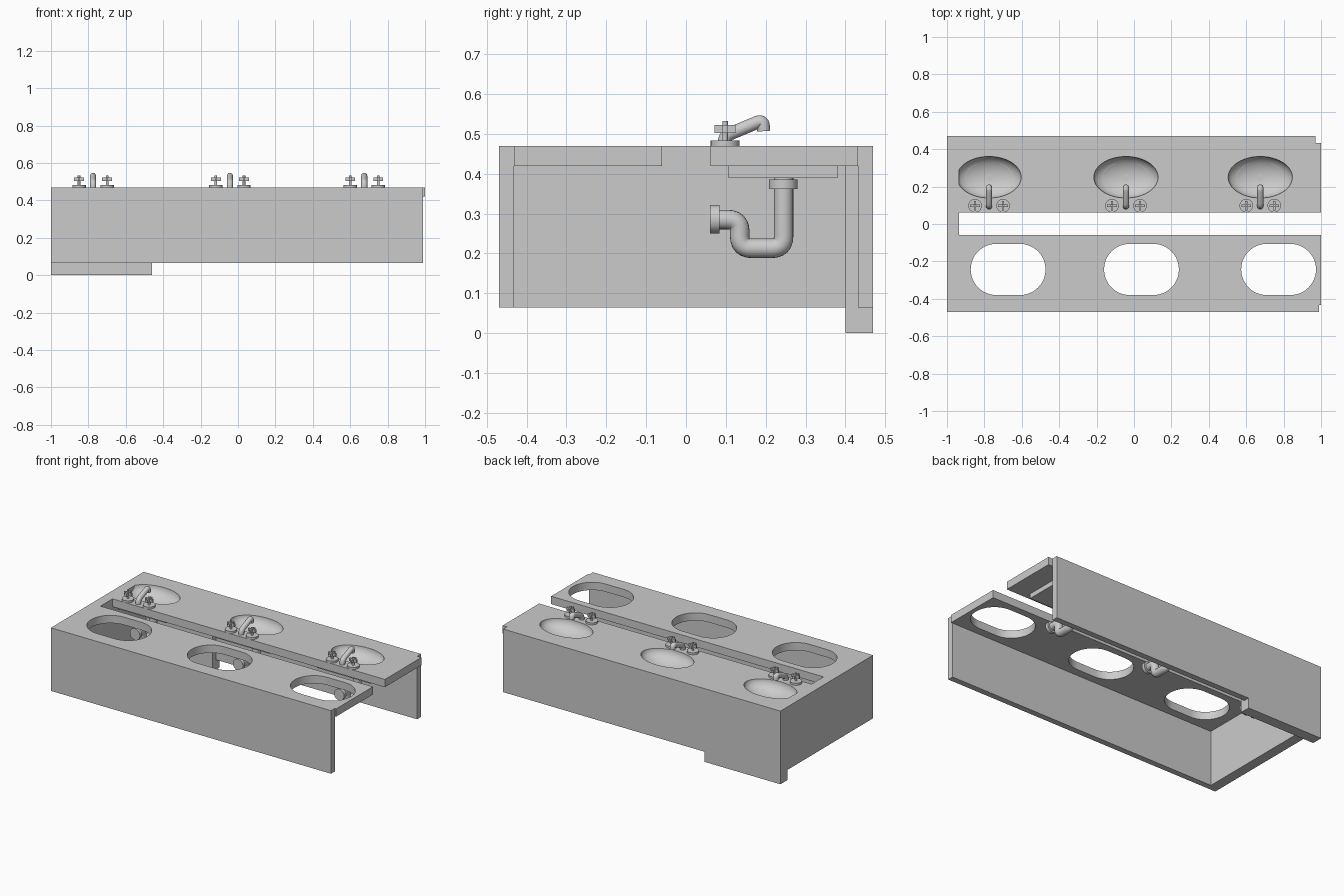
import bpy, bmesh, math
from mathutils import Vector, Matrix

if "Cube" in bpy.data.objects:
    bpy.data.objects.remove(bpy.data.objects["Cube"])

TOP, UNDER, BASE = 0.47, 0.42, 0.065
BASINS = (-0.775, -0.043, 0.675)
HOLES = (-0.673, 0.04, 0.773)
BASIN_Y = 0.25


def finish(name, bm, smooth=True):
    bmesh.ops.recalc_face_normals(bm, faces=bm.faces)
    me = bpy.data.meshes.new(name)
    bm.to_mesh(me)
    bm.free()
    if smooth:
        me.shade_smooth()
        me.set_sharp_from_angle(angle=math.radians(35))
    ob = bpy.data.objects.new(name, me)
    bpy.context.collection.objects.link(ob)
    return ob


def add_box(bm, x, y, z):
    lo, hi = Vector((x[0], y[0], z[0])), Vector((x[1], y[1], z[1]))
    mat = Matrix.Translation((lo + hi) / 2) @ Matrix.Diagonal((*(hi - lo), 1))
    bmesh.ops.create_cube(bm, size=1, matrix=mat)


def box(name, x, y, z):
    bm = bmesh.new()
    add_box(bm, x, y, z)
    return finish(name, bm, False)


def add_cyl(bm, centre, r, depth, rot=Matrix(), seg=32):
    bmesh.ops.create_cone(bm, cap_ends=True, segments=seg, radius1=r, radius2=r,
                          depth=depth, matrix=Matrix.Translation(centre) @ rot)


def fillet(points, r, steps=6):
    """Round the inner corners of a path."""
    pts = [Vector(p) for p in points]
    out = [pts[0]]
    for a, b, c in zip(pts, pts[1:], pts[2:]):
        p, q = b + (a - b).normalized() * r, b + (c - b).normalized() * r
        for i in range(steps + 1):
            t = i / steps
            out.append(p * (1 - t) ** 2 + b * 2 * t * (1 - t) + q * t * t)
    return out + [pts[-1]]


def tube(bm, path, radius, seg=20):
    """Sweep a circle along a path that lies in a plane of constant x."""
    rings = []
    for i, p in enumerate(path):
        t = (path[min(i + 1, len(path) - 1)] - path[max(i - 1, 0)]).normalized()
        side = Vector((1, 0, 0))
        up = side.cross(t)
        rings.append([bm.verts.new(p + radius * (side * math.cos(a) + up * math.sin(a)))
                      for a in (2 * math.pi * k / seg for k in range(seg))])
    for r0, r1 in zip(rings, rings[1:]):
        for k in range(seg):
            n = (k + 1) % seg
            bm.faces.new((r0[k], r0[n], r1[n], r1[k]))
    bm.faces.new(rings[0])
    bm.faces.new(rings[-1])


def cut(ob, cutters):
    """Subtract the cutters and bake the result."""
    for c in cutters:
        m = ob.modifiers.new("cut", 'BOOLEAN')
        m.operation, m.solver, m.object = 'DIFFERENCE', 'EXACT', c
    bpy.context.view_layer.update()
    me = bpy.data.meshes.new_from_object(
        ob.evaluated_get(bpy.context.evaluated_depsgraph_get()))
    ob.modifiers.clear()
    ob.data = me
    me.shade_smooth()
    me.set_sharp_from_angle(angle=math.radians(35))


# Cutters: oval bowls for the basins, stadium slots for the front openings
bowls, slots = [], []
for x in BASINS:
    bm = bmesh.new()
    bmesh.ops.create_uvsphere(bm, u_segments=48, v_segments=24, radius=1,
                              matrix=Matrix.Translation((x, BASIN_Y, TOP)) @ Matrix.Diagonal((0.172, 0.111, 0.075, 1)))
    bowls.append(finish("bowl_cutter", bm))
for x in HOLES:
    bm = bmesh.new()
    ring = []
    for k in range(50):
        a = -math.pi / 2 + math.pi * (k % 25) / 24 + (math.pi if k >= 25 else 0)
        off = 0.063 if k < 25 else -0.063
        ring.append(bm.verts.new((x + off + 0.137 * math.cos(a), -0.243 + 0.137 * math.sin(a), 0.3)))
    face = bm.faces.new(ring)
    top = bmesh.ops.extrude_face_region(bm, geom=[face])
    bmesh.ops.translate(bm, vec=(0, 0, 0.3), verts=[v for v in top["geom"] if isinstance(v, bmesh.types.BMVert)])
    slots.append(finish("slot_cutter", bm))

# Panels around the counter
box("front_panel", (-1, 0.99), (-0.47, -0.432), (BASE, TOP))
box("back_panel", (-1, 0.97), (0.432, 0.47), (BASE, TOP))
box("left_panel", (-1, -0.935), (-0.432, 0.432), (BASE, TOP))
box("back_leg", (-1, -0.46), (0.40, 0.47), (0, BASE))
box("back_leg_upright", (-0.935, -0.46), (0.40, 0.432), (BASE, UNDER))

# Counter tops
cut(box("front_counter", (-0.935, 1), (-0.432, -0.06), (UNDER, TOP)), slots)
cut(box("rear_counter", (-0.935, 1), (0.062, 0.432), (UNDER, TOP)), bowls)

for i, x in enumerate(BASINS):
    # Basin block below the counter
    cut(box(f"basin_{i}", (max(x - 0.19, -0.935), x + 0.19), (0.107, 0.38), (0.39, UNDER)), [bowls[i]])

    # Drain
    bm = bmesh.new()
    add_cyl(bm, (x, BASIN_Y, 0.396), 0.018, 0.004)
    finish(f"drain_{i}", bm)

    # Trap pipe with collars
    bm = bmesh.new()
    path = [(x, 0.245, 0.391), (x, 0.245, 0.213), (x, 0.135, 0.213), (x, 0.135, 0.285), (x, 0.07, 0.285)]
    tube(bm, fillet(path, 0.03), 0.0245)
    add_cyl(bm, (x, 0.244, 0.374), 0.036, 0.024)
    add_cyl(bm, (x, 0.072, 0.286), 0.036, 0.023, Matrix.Rotation(math.pi / 2, 4, 'X'))
    finish(f"trap_pipe_{i}", bm)

    # Spout
    bm = bmesh.new()
    path = [(x, 0.095, 0.468), (x, 0.097, 0.495), (x, 0.193, 0.535), (x, 0.195, 0.507)]
    tube(bm, fillet(path, 0.016), 0.0165)
    finish(f"spout_{i}", bm)

    # Cross handles
    for side, dx in (("left", -0.075), ("right", 0.075)):
        bm = bmesh.new()
        c = x + dx
        add_cyl(bm, (c, 0.098, 0.4765), 0.036, 0.013)
        add_cyl(bm, (c, 0.098, 0.507), 0.007, 0.05, seg=16)
        add_box(bm, (c - 0.026, c + 0.026), (0.092, 0.104), (0.503, 0.522))
        add_box(bm, (c - 0.006, c + 0.006), (0.072, 0.124), (0.503, 0.522))
        finish(f"{side}_handle_{i}", bm)

# Remove the helpers
for c in bowls + slots:
    bpy.data.objects.remove(c)
